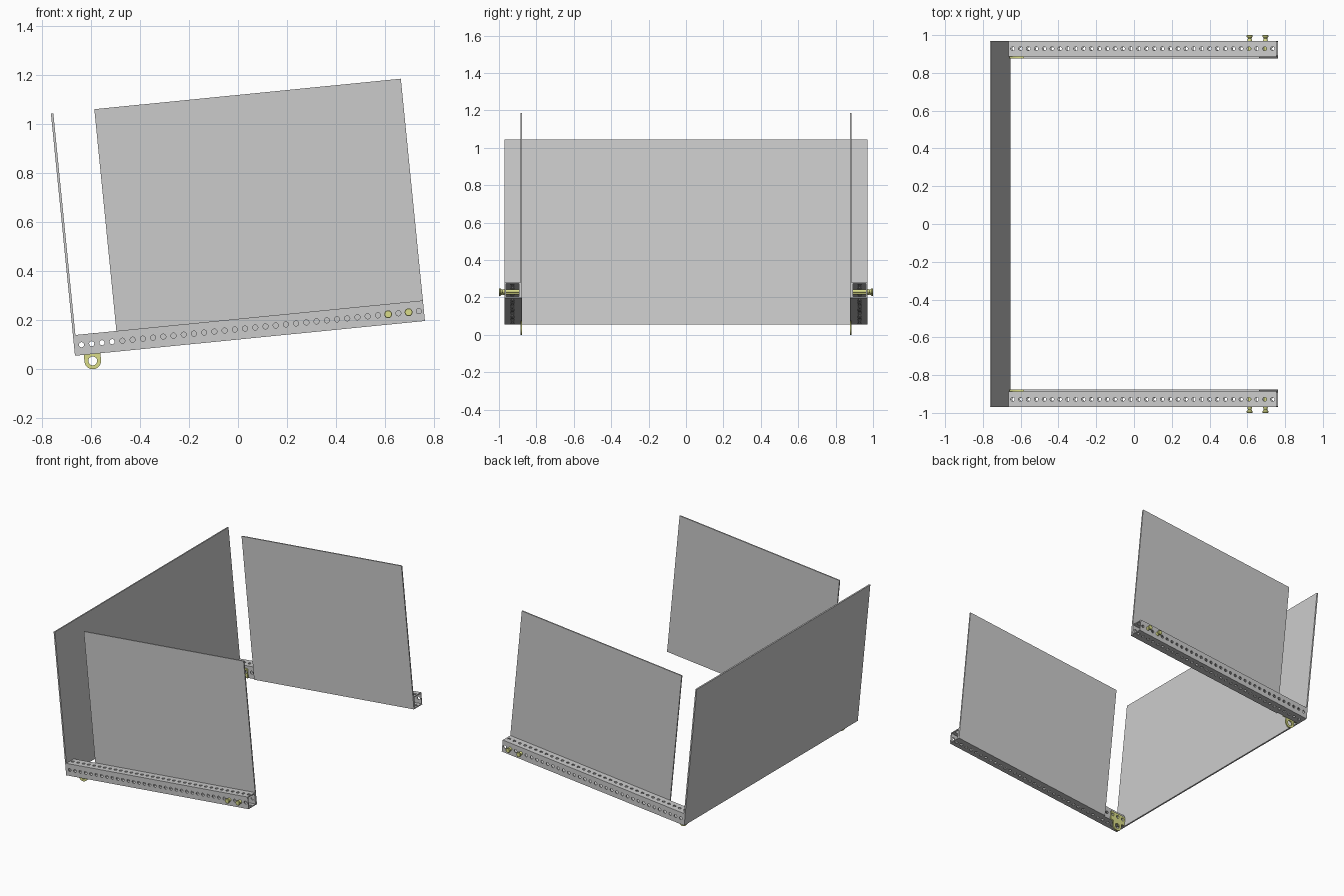
import bpy, bmesh, math
from mathutils import Matrix, Vector

if "Cube" in bpy.data.objects:
    bpy.data.objects.remove(bpy.data.objects["Cube"])

# Whole assembly is laid out level, then tilted about y
TILT = Matrix.Translation((-0.665, 0, 0.055)) @ Matrix.Rotation(-math.radians(5.68), 4, 'Y')
PITCH, HOLES, START = 0.0419, 34, 0.010
HALF, MID_Y = 0.042, 0.928
LENGTH, HEIGHT = START + PITCH * HOLES, 0.993

yellow = bpy.data.materials.new("yellow_plastic")
yellow.diffuse_color = (0.70, 0.72, 0.25, 1)
yellow.use_nodes = True
yellow.node_tree.nodes["Principled BSDF"].inputs["Base Color"].default_value = yellow.diffuse_color


def hole_u(i):
    return START + PITCH * (i + 0.5)


def finish(name, bm, mirror=False, mat=None, solid=0):
    me = bpy.data.meshes.new(name)
    bm.to_mesh(me)
    bm.free()
    ob = bpy.data.objects.new(name, me)
    bpy.context.collection.objects.link(ob)
    ob.matrix_world = TILT
    if solid:
        m = ob.modifiers.new("wall", 'SOLIDIFY')
        m.thickness, m.offset, m.use_even_offset = solid, -1, True
    if mirror:
        m = ob.modifiers.new("mirror", 'MIRROR')
        m.use_axis = (False, True, False)
    if mat:
        me.materials.append(mat)
    return ob


def box(name, lo, hi, mirror=False):
    bm = bmesh.new()
    lo, hi = Vector(lo), Vector(hi)
    size = hi - lo
    bmesh.ops.create_cube(bm, size=1, matrix=Matrix.Translation((lo + hi) / 2) @ Matrix.Diagonal((*size, 1)))
    return finish(name, bm, mirror)


# Rear wall and the two side walls
box("rear_panel", (0, -0.97, 0), (START, 0.97, HEIGHT))
box("side_panels", (0.178, 0.877, 0), (LENGTH, 0.886, HEIGHT), mirror=True)

# Perforated square tubes: one ring-shaped cell per hole on each of four faces
bm = bmesh.new()
SEG, R = 16, 0.0105
for k in range(4):
    turn = Matrix.Rotation(k * math.pi / 2, 4, 'X')
    for i in range(HOLES):
        shift = Matrix.Translation((hole_u(i), MID_Y, HALF)) @ turn
        inner, outer = [], []
        for j in range(SEG):
            a = 2 * math.pi * j / SEG
            c, s = math.cos(a), math.sin(a)
            n = max(abs(c), abs(s))
            inner.append(bm.verts.new(shift @ Vector((R * c, R * s, HALF))))
            outer.append(bm.verts.new(shift @ Vector((PITCH / 2 * c / n, HALF * s / n, HALF))))
        for j in range(SEG):
            q = (j + 1) % SEG
            bm.faces.new((inner[j], outer[j], outer[q], inner[q]))
bmesh.ops.remove_doubles(bm, verts=bm.verts, dist=0.0003)
finish("perforated_rails", bm, mirror=True, solid=0.007)

# Push pins near the open end: lathed profile of (radius, y)
bm = bmesh.new()
profile = [(0, 0.888), (0.009, 0.888), (0.009, 0.97), (0.013, 0.97), (0.0095, 0.982),
           (0.012, 0.988), (0.016, 0.991), (0.016, 0.998), (0.014, 1.0), (0, 1.0)]
for i in (30, 32):
    c = Vector((hole_u(i), 0, HALF))
    vs = [bm.verts.new(c + Vector((r, y, 0))) for r, y in profile]
    es = [bm.edges.new(p) for p in zip(vs, vs[1:])]
    bmesh.ops.spin(bm, geom=vs + es, cent=c, axis=(0, 1, 0), angle=2 * math.pi, steps=20)
bmesh.ops.remove_doubles(bm, verts=bm.verts, dist=0.0001)
bmesh.ops.recalc_face_normals(bm, faces=bm.faces)
pins = finish("push_pins", bm, mirror=True, mat=yellow)


# Pivot brackets: flat plates with three holes and a ring hanging below the rail
def arc(cx, cy, r, a0, a1, n):
    return [(cx + r * math.cos(a0 + (a1 - a0) * t / n), cy + r * math.sin(a0 + (a1 - a0) * t / n))
            for t in range(n)]


CU, CW = 0.070, -0.028
outline = [(0.012, 0.066), (0.012, 0.001), (CU - 0.034, 0.001)]
outline += arc(CU, CW, 0.034, math.pi, 2 * math.pi, 20) + [(CU + 0.034, CW)]
outline += [(CU + 0.034, 0.001), (0.128, 0.001), (0.128, 0.066)]
loops = [outline, arc(CU, CW, 0.018, 0, 2 * math.pi, 24)]
loops += [arc(hole_u(i), HALF, 0.011, 0, 2 * math.pi, 16) for i in range(3)]
for side, name in ((1, "pivot_bracket_back"), (-1, "pivot_bracket_front")):
    cu = bpy.data.curves.new(name, 'CURVE')
    cu.dimensions, cu.fill_mode, cu.extrude = '2D', 'BOTH', 0.0048
    for pts in loops:
        sp = cu.splines.new('POLY')
        sp.points.add(len(pts) - 1)
        for p, (x, y) in zip(sp.points, pts):
            p.co = (x, y, 0, 1)
        sp.use_cyclic_u = True
    ob = bpy.data.objects.new(name, cu)
    bpy.context.collection.objects.link(ob)
    ob.matrix_world = TILT @ Matrix.Translation((0, side * 0.881, 0)) @ Matrix.Rotation(math.pi / 2, 4, 'X')
    cu.materials.append(yellow)
    bpy.ops.object.select_all(action='DESELECT')
    ob.select_set(True)
    bpy.context.view_layer.objects.active = ob
    bpy.ops.object.convert(target='MESH')

# Smooth the round pins
bpy.ops.object.select_all(action='DESELECT')
pins.select_set(True)
bpy.context.view_layer.objects.active = pins
bpy.ops.object.shade_smooth_by_angle(angle=math.radians(35))
